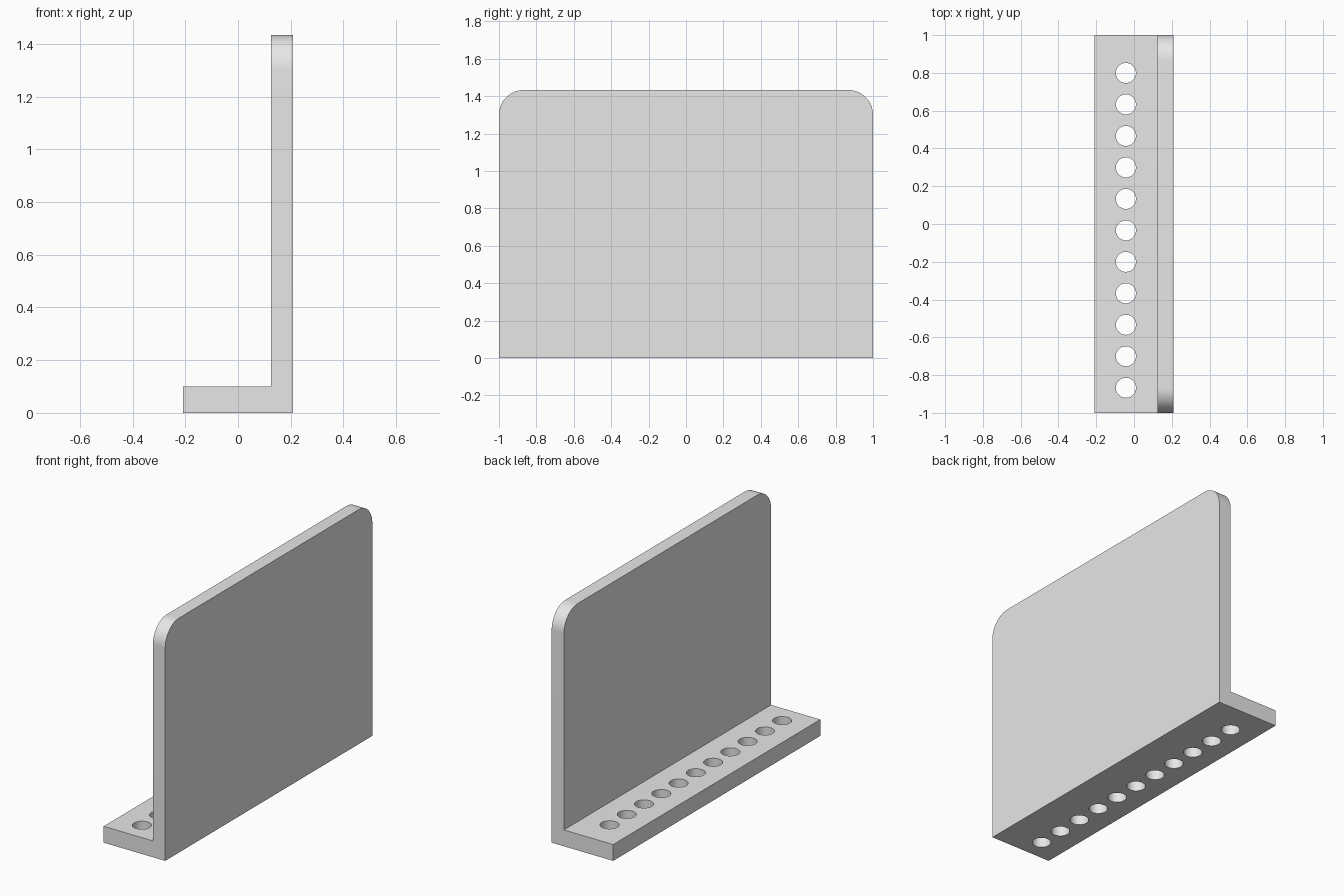
import bpy, bmesh, math

if "Cube" in bpy.data.objects:
    bpy.data.objects.remove(bpy.data.objects["Cube"], do_unlink=True)

HALF_X, HALF_Y = 0.208, 1.0
WALL_X, BASE_Z, TOP_Z = 0.125, 0.10, 1.433
CORNER = 0.133
HOLE_X, HOLE_R, HOLE_COUNT, HOLE_STEP, HOLE_START = -0.043, 0.053, 11, 1 / 6, -0.867

grey = bpy.data.materials.new("light grey")
grey.use_nodes = True
grey.diffuse_color = (0.8, 0.8, 0.8, 1)
grey.node_tree.nodes["Principled BSDF"].inputs["Base Color"].default_value = (0.8, 0.8, 0.8, 1)


def add_object(name, bm):
    bmesh.ops.recalc_face_normals(bm, faces=bm.faces[:])
    mesh = bpy.data.meshes.new(name)
    bm.to_mesh(mesh)
    bm.free()
    mesh.materials.append(grey)
    obj = bpy.data.objects.new(name, mesh)
    bpy.context.collection.objects.link(obj)
    return obj


# L-shaped bracket: profile extruded along its length
bm = bmesh.new()
profile = [(-HALF_X, 0), (HALF_X, 0), (HALF_X, TOP_Z),
           (WALL_X, TOP_Z), (WALL_X, BASE_Z), (-HALF_X, BASE_Z)]
face = bm.faces.new([bm.verts.new((x, -HALF_Y, z)) for x, z in profile])
extruded = bmesh.ops.extrude_face_region(bm, geom=[face])["geom"]
moved = [v for v in extruded if isinstance(v, bmesh.types.BMVert)]
bmesh.ops.translate(bm, verts=moved, vec=(0, 2 * HALF_Y, 0))

# Rounded upper corners of the wall
corners = [e for e in bm.edges
           if all(v.co.z > TOP_Z - 0.01 for v in e.verts)
           and abs(e.verts[0].co.y - e.verts[1].co.y) < 0.01]
bmesh.ops.bevel(bm, geom=corners, offset=CORNER, offset_type='OFFSET',
                segments=16, profile=0.5, affect='EDGES')
bracket = add_object("bracket", bm)

# Row of round holes through the base
bm = bmesh.new()
for i in range(HOLE_COUNT):
    made = bmesh.ops.create_cone(bm, cap_ends=True, segments=40,
                                 radius1=HOLE_R, radius2=HOLE_R, depth=0.4)
    bmesh.ops.translate(bm, verts=made["verts"],
                        vec=(HOLE_X, HOLE_START + i * HOLE_STEP, BASE_Z / 2))
cutter = add_object("hole_cutter", bm)

cut = bracket.modifiers.new("holes", 'BOOLEAN')
cut.operation = 'DIFFERENCE'
cut.solver = 'EXACT'
cut.object = cutter

# Apply the cut and shade the curved surfaces smooth
bpy.ops.object.select_all(action='DESELECT')
bracket.select_set(True)
bpy.context.view_layer.objects.active = bracket
bpy.ops.object.modifier_apply(modifier=cut.name)
bpy.data.objects.remove(cutter, do_unlink=True)
bpy.ops.object.shade_smooth_by_angle(angle=math.radians(30))
